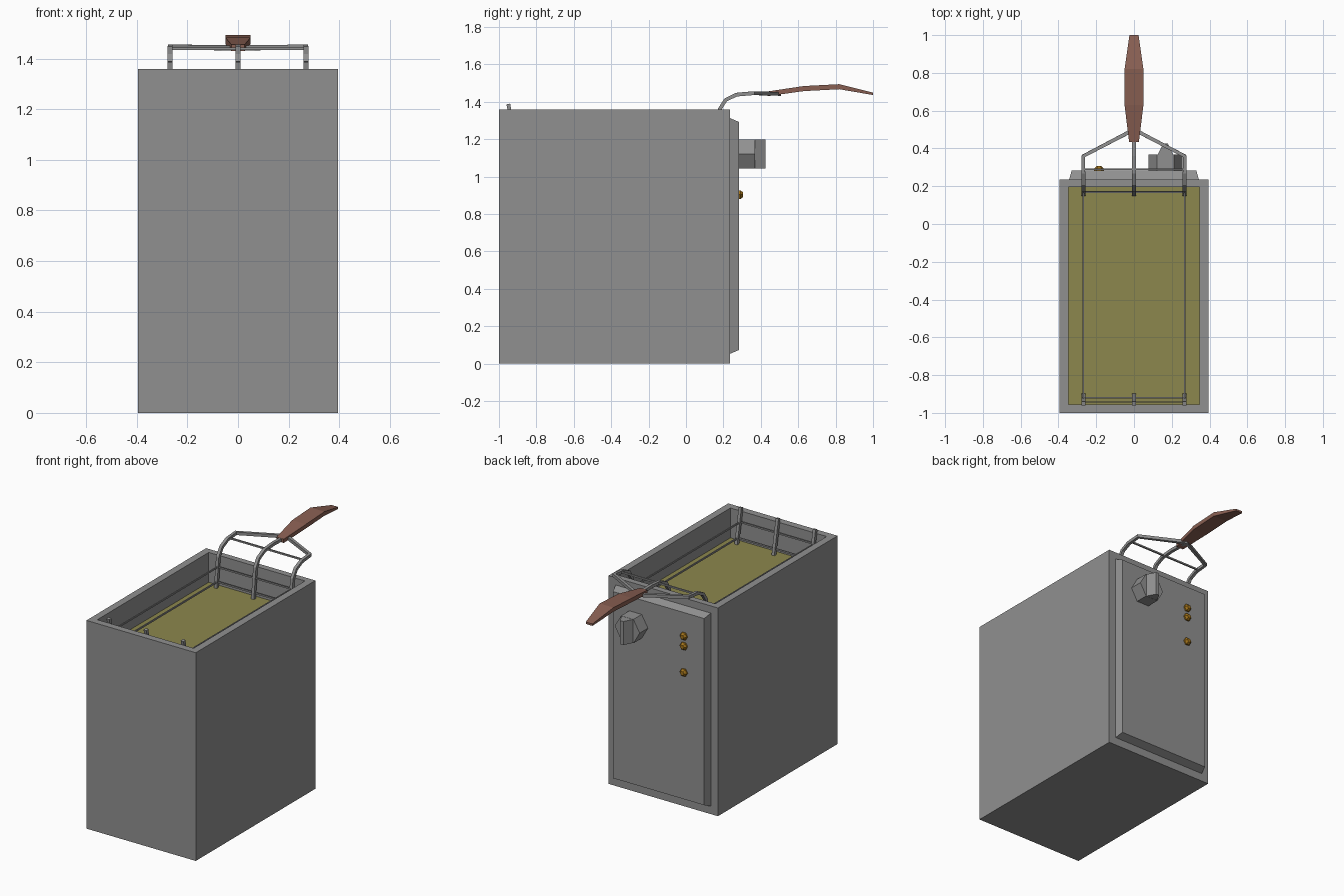
import bpy, bmesh, math
from mathutils import Vector

if "Cube" in bpy.data.objects:
    bpy.data.objects.remove(bpy.data.objects["Cube"])


def material(name, rgb):
    m = bpy.data.materials.new(name)
    m.diffuse_color = (*rgb, 1)
    m.use_nodes = True
    m.node_tree.nodes["Principled BSDF"].inputs["Base Color"].default_value = m.diffuse_color
    return m


STEEL = material("dark_steel", (0.28, 0.28, 0.28))
OIL = material("oil_yellow", (0.265, 0.245, 0.075))
WOOD = material("handle_brown", (0.25, 0.115, 0.085))
AMBER = material("lamp_amber", (0.36, 0.17, 0.01))


def finish(bm, name, mat=STEEL):
    bmesh.ops.recalc_face_normals(bm, faces=bm.faces)
    mesh = bpy.data.meshes.new(name)
    bm.to_mesh(mesh)
    bm.free()
    ob = bpy.data.objects.new(name, mesh)
    bpy.context.collection.objects.link(ob)
    mesh.materials.append(mat)
    return ob


def loft(name, rings, mat=STEEL, closed=False):
    """Skin equal-sized rings of points; cap the ends unless closed."""
    bm = bmesh.new()
    vs = [[bm.verts.new(p) for p in r] for r in rings]
    n = len(vs[0])
    pairs = list(zip(vs, vs[1:])) + ([(vs[-1], vs[0])] if closed else [])
    for a, b in pairs:
        for i in range(n):
            j = (i + 1) % n
            bm.faces.new((a[i], a[j], b[j], b[i]))
    if not closed:
        bm.faces.new(vs[0])
        bm.faces.new(vs[-1])
    return finish(bm, name, mat)


def rod(name, pts, half, ref, closed=False):
    """Square-section bar along a path."""
    pts = [Vector(p) for p in pts]
    n, rings = len(pts), []
    for i, p in enumerate(pts):
        a = pts[i - 1] if i or closed else p
        b = pts[(i + 1) % n] if i < n - 1 or closed else p
        t = ((p - a).normalized() + (b - p).normalized()).normalized()
        u = Vector(ref)
        u = (u - t * u.dot(t)).normalized()
        v = t.cross(u)
        rings.append([p + half * (sx * u + sy * v)
                      for sx, sy in ((1, 1), (-1, 1), (-1, -1), (1, -1))])
    return loft(name, rings, closed=closed)


def rect_xz(hx, z0, z1, y, cx=0):
    return [(cx - hx, y, z0), (cx + hx, y, z0), (cx + hx, y, z1), (cx - hx, y, z1)]


def rect_xy(hx, y0, y1, z):
    return [(-hx, y0, z), (hx, y0, z), (hx, y1, z), (-hx, y1, z)]


def hexagon(cx, cz, r, y):
    return [(cx + r * math.cos(k * math.pi / 3), y, cz + r * math.sin(k * math.pi / 3))
            for k in range(6)]


# Tub: outer shell, rim and sunken well in one skin
loft("fryer_body", [rect_xy(0.395, -1, 0.235, 0), rect_xy(0.395, -1, 0.235, 1.36),
                    rect_xy(0.348, -0.955, 0.195, 1.36), rect_xy(0.348, -0.955, 0.195, 1.1)])

# Oil surface
bm = bmesh.new()
bm.faces.new([bm.verts.new(p) for p in rect_xy(0.348, -0.955, 0.195, 1.165)])
finish(bm, "oil", OIL)

# Bevelled control panel
loft("control_panel", [rect_xz(0.345, 0.05, 1.315, 0.23), rect_xz(0.33, 0.073, 1.292, 0.283)])

# Six-sided knob with wedge grip
KX, KZ = 0.167, 1.12
loft("knob_base", [hexagon(KX, KZ, 0.09, 0.28), hexagon(KX, KZ, 0.09, 0.368)])
loft("knob_grip", [rect_xz(0.042, KZ - 0.077, KZ + 0.077, 0.366, KX),
                   rect_xz(0.012, KZ - 0.077, KZ + 0.077, 0.425, KX)])

# Indicator lamps
for k, z in enumerate((1.14, 1.075, 0.903)):
    loft(f"lamp_{k + 1}", [hexagon(-0.185, z, 0.026, 0.28), hexagon(-0.185, z, 0.026, 0.292),
                           hexagon(-0.185, z, 0.014, 0.306)], AMBER)

# Basket wire rings
for name, z, y0, y1 in (("upper", 1.295, -0.942, 0.172), ("lower", 1.2, -0.92, 0.168)):
    rod(f"basket_ring_{name}", rect_xy(0.268, y0, y1, z), 0.005, (0, 0, 1), True)

# Basket posts at the front, curved arms at the back
for x, side in ((-0.268, "left"), (0, "middle"), (0.268, "right")):
    rod(f"basket_post_{side}", [(x, -0.9, 1.13), (x, -0.95, 1.388)], 0.01, (1, 0, 0))
    path = [(x, 0.155, 1.13), (x, 0.18, 1.36), (x, 0.212, 1.41), (x, 0.27, 1.438)]
    path += [(x, 0.36, 1.446), (0, 0.5, 1.442)]
    rod(f"basket_arm_{side}", path, 0.01, (1, 0, 0))
rod("arm_crossbar", [(-0.268, 0.29, 1.44), (0.268, 0.29, 1.44)], 0.005, (0, 0, 1))

# Faceted handle: y, half width, underside z, top z
sections = [(0.435, 0.026, 1.43, 1.455), (0.63, 0.05, 1.457, 1.484),
            (0.82, 0.05, 1.467, 1.494), (1.0, 0.024, 1.436, 1.449)]
loft("handle", [[(-w, y, a), (w, y, a), (w, y, b), (-w, y, b)]
                for y, w, a, b in sections], WOOD)
